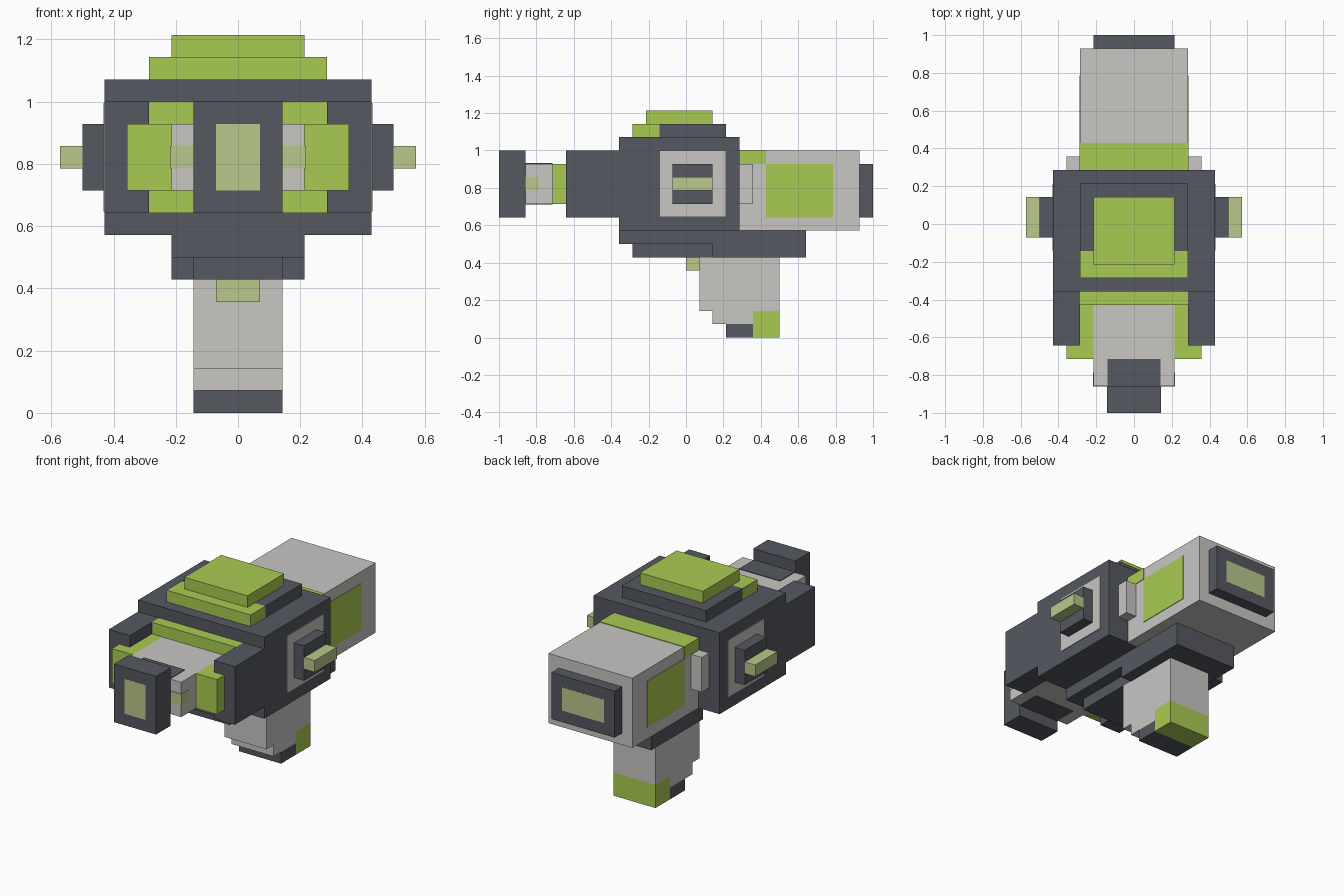
import bpy, bmesh

if "Cube" in bpy.data.objects:
    bpy.data.objects.remove(bpy.data.objects["Cube"])

U = 1 / 14      # the model sits on a 28-cell grid
T = 0.05        # painted plate thickness, in cells (about 0.0036 units)


def colour(name, rgb):
    m = bpy.data.materials.new(name)
    m.diffuse_color = (*rgb, 1)
    m.use_nodes = True
    m.node_tree.nodes["Principled BSDF"].inputs["Base Color"].default_value = m.diffuse_color
    return m


DARK = colour("dark slate", (0.090, 0.098, 0.117))
GREY = colour("light grey", (0.584, 0.571, 0.552))
GREEN = colour("lime green", (0.397, 0.597, 0.085))
OLIVE = colour("pale olive", (0.491, 0.578, 0.254))


def box(name, mat, x, y, z, mirror=False):
    """Box from (min, max) ranges in grid cells; mirror adds a copy at -x."""
    bm = bmesh.new()
    for s in ((1, -1) if mirror else (1,)):
        res = bmesh.ops.create_cube(bm, size=1)
        for v in res["verts"]:
            v.co = [((a + b) / 2 * k + c * (b - a)) * U
                    for (a, b), c, k in zip((x, y, z), v.co, (s, 1, 1))]
    me = bpy.data.meshes.new(name)
    bm.to_mesh(me)
    bm.free()
    me.materials.append(mat)
    ob = bpy.data.objects.new(name, me)
    bpy.context.collection.objects.link(ob)
    return ob


# Main housing and front arms
box("housing", DARK, (-6, 6), (-5, 4), (8, 15))
box("front_arms", DARK, (4, 6), (-9, -5), (9, 14), True)
box("front_collar", GREEN, (-4, 4), (-6, -5), (9, 14))
box("front_pads", GREEN, (3, 5), (-10, -6), (10, 13), True)

# Barrel with painted marks, and muzzle
box("barrel", GREY, (-3, 3), (-12, -6), (10, 13))
box("barrel_top_patch", DARK, (-1.95, 1.95), (-12, -10), (13, 13 + T))
box("barrel_bottom_patch", DARK, (-1.95, 1.95), (-12, -10), (10 - T, 10))
box("barrel_band", OLIVE, (-3 - T, 3 + T), (-12 - T, -11), (11, 12))
box("muzzle", DARK, (-2, 2), (-14, -12), (9, 14))
box("muzzle_lens", OLIVE, (-1, 1), (-14 - T / 4, -14), (10, 13))

# Top hatch
box("hatch_base", DARK, (-4, 4), (-2, 3), (15, 16))
box("hatch_front", GREEN, (-4, 4), (-4, -2), (15, 16))
box("hatch_cap", GREEN, (-3, 3), (-3, 2), (16, 17))

# Side panels, knobs and fins
box("side_panels", GREY, (6, 6 + T), (-1.95, 2.95), (9.05, 13.95), True)
box("side_knobs", DARK, (6, 7), (-1, 2), (10, 13), True)
box("side_fins", OLIVE, (7, 8), (-1, 2), (11, 12), True)

# Rear tank
box("tank", GREY, (-4, 4), (4, 13), (8, 14))
box("tank_band", GREEN, (-4 - T, 4 + T), (4, 6), (13, 14 + T))
box("tank_side_panels", GREEN, (4, 4 + T), (6, 11), (9, 13), True)
box("tank_lugs", GREY, (4, 5), (4, 5), (10, 13), True)
box("rear_cap", DARK, (-3, 3), (13, 14), (9, 13))
box("rear_lens", OLIVE, (-2, 2), (14, 14 + T / 4), (10, 12))

# Underside rails
box("under_plate", DARK, (-3, 3), (-5, 2), (7, 8))
box("under_rail", DARK, (-2, 2), (-4, 2), (6, 7))
box("rear_under_block", DARK, (-3, 3), (2, 9), (6, 8))

# Trigger and grip
box("trigger", OLIVE, (-1, 1), (0, 1), (5, 6))
box("grip", GREY, (-2, 2), (1, 7), (2, 6))
box("grip_lower", GREY, (-2, 2), (2, 5), (1, 2))
box("grip_foot", DARK, (-2, 2), (3, 5), (0, 1))
box("grip_heel", GREEN, (-2, 2), (5, 7), (0, 2))
